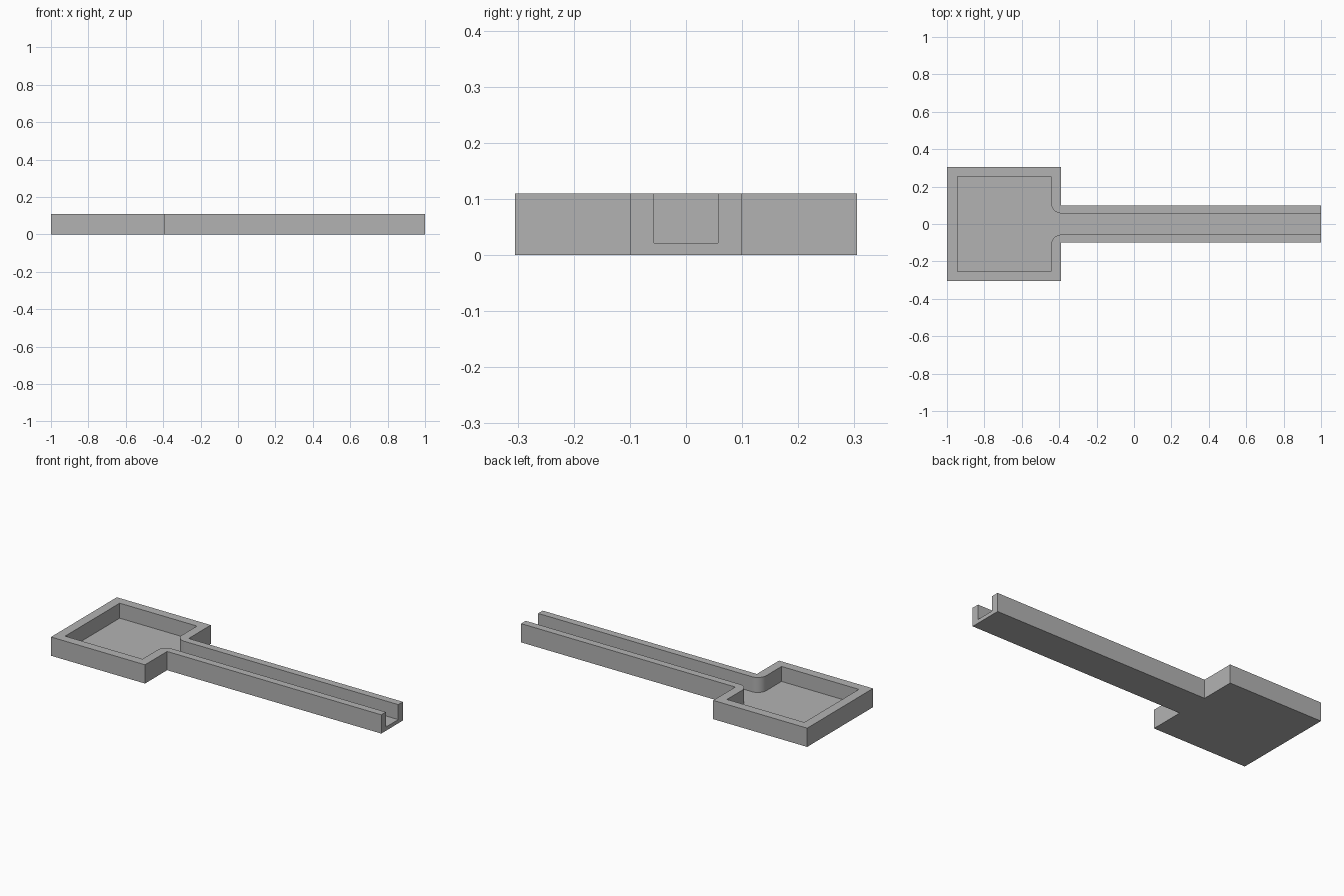
import bpy
import bmesh
from math import pi, sin, cos, radians

cube = bpy.data.objects.get("Cube")
if cube:
    bpy.data.objects.remove(cube, do_unlink=True)

HEIGHT, FLOOR = 0.11, 0.022
HEAD_END = -0.39          # where the wide head meets the handle
FILLET = 0.055            # rounded mouth of the channel

# Plain grey material
grey = bpy.data.materials.new("grey")
grey.use_nodes = True
colour = (0.45, 0.45, 0.45, 1)
grey.diffuse_color = colour
grey.node_tree.nodes["Principled BSDF"].inputs["Base Color"].default_value = colour


def prism(name, half, z0, z1):
    """Extrude an outline given by its +y half, mirrored across y = 0."""
    outline = half + [(x, -y) for x, y in reversed(half)]
    bm = bmesh.new()
    face = bm.faces.new([bm.verts.new((x, y, z0)) for x, y in outline])
    top = bmesh.ops.extrude_face_region(bm, geom=[face])["geom"]
    for v in top:
        if isinstance(v, bmesh.types.BMVert):
            v.co.z = z1
    bmesh.ops.recalc_face_normals(bm, faces=bm.faces)
    mesh = bpy.data.meshes.new(name)
    bm.to_mesh(mesh)
    bm.free()
    mesh.materials.append(grey)
    obj = bpy.data.objects.new(name, mesh)
    bpy.context.collection.objects.link(obj)
    return obj


# Solid body: square head with a long straight handle
body = prism("tray_with_channel_handle",
             [(-1, 0.305), (HEAD_END, 0.305), (HEAD_END, 0.1), (1, 0.1)],
             0, HEIGHT)

# Pocket: square basin flowing through rounded corners into the open channel
wall, side = -0.443, 0.057
arc = [(wall + FILLET * (1 - cos(a)), side + FILLET * (1 - sin(a)))
       for a in (i * pi / 24 for i in range(13))]
pocket = prism("pocket_cutter",
               [(-0.945, 0.253), (wall, 0.253)] + arc + [(1.1, side)],
               FLOOR, HEIGHT + 0.1)
pocket.hide_render = True

# Cut the pocket out and keep only the finished body
cut = body.modifiers.new("pocket", 'BOOLEAN')
cut.operation = 'DIFFERENCE'
cut.solver = 'EXACT'
cut.object = pocket
for o in bpy.context.selected_objects:
    o.select_set(False)
body.select_set(True)
bpy.context.view_layer.objects.active = body
bpy.ops.object.modifier_apply(modifier=cut.name)
bpy.data.objects.remove(pocket, do_unlink=True)

# Smooth only the rounded mouth
bpy.ops.object.shade_smooth_by_angle(angle=radians(30))
